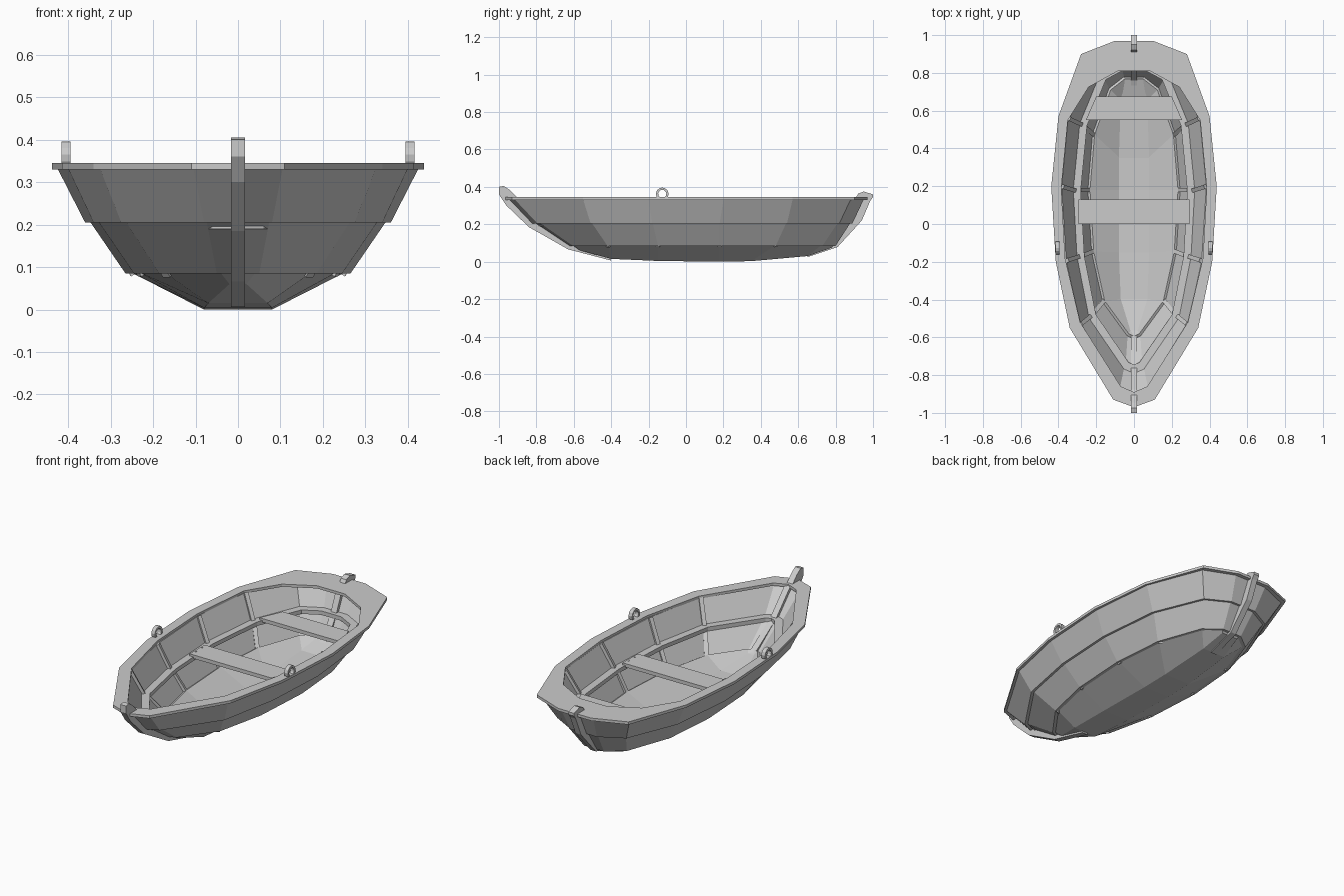
import bpy, bmesh, math
from mathutils import Vector, Matrix

if "Cube" in bpy.data.objects:
    bpy.data.objects.remove(bpy.data.objects["Cube"])


def make(name, verts, faces):
    me = bpy.data.meshes.new(name)
    me.from_pydata([tuple(v) for v in verts], [], faces)
    bm = bmesh.new()
    bm.from_mesh(me)
    bmesh.ops.recalc_face_normals(bm, faces=bm.faces)
    bm.to_mesh(me)
    bm.free()
    ob = bpy.data.objects.new(name, me)
    bpy.context.collection.objects.link(ob)
    return ob


def ring(half, z=0.0):
    """Mirror a half outline (bow to stern, x >= 0) into a closed ring."""
    h = [Vector((p[0], p[1], p[2] if len(p) > 2 else z)) for p in half]
    return h + [Vector((-p.x, p.y, p.z)) for p in reversed(h[1:])]


def inset(r, d, dz=0.0):
    """Shrink a ring sideways by d and lift it by dz."""
    out, n = [], len(r)
    for i, p in enumerate(r):
        a, b = (p - r[i - 1]).to_2d().normalized(), (r[(i + 1) % n] - p).to_2d().normalized()
        m = Vector((-a.y - b.y, a.x + b.x)).normalized()
        k = d / max(0.5, m.dot(Vector((-a.y, a.x))))
        out.append(Vector((p.x + m.x * k, p.y + m.y * k, p.z + dz)))
    return out


def at_z(r, z):
    return [Vector((p.x, p.y, z)) for p in r]


def loft(name, rings):
    """Closed tube made of stacked rings."""
    n, m = len(rings[0]), len(rings)
    return make(name, [v for r in rings for v in r],
                [(j * n + i, j * n + (i + 1) % n, (j + 1) % m * n + (i + 1) % n, (j + 1) % m * n + i)
                 for j in range(m) for i in range(n)])


def prism(name, pts, vec):
    """Extrude a polygon along a vector."""
    n = len(pts)
    v = [Vector(p) for p in pts]
    return make(name, v + [p + Vector(vec) for p in v],
                [tuple(range(n)), tuple(range(n, 2 * n))] +
                [(i, (i + 1) % n, n + (i + 1) % n, n + i) for i in range(n)])


def bar(name, a, b, w, d):
    """Box beam from a to b."""
    t = (b - a).normalized()
    s = Vector((-t.y, t.x, 0)).normalized()
    u = t.cross(s)
    return prism(name, [a + s * w / 2 * i + u * d / 2 * j for i, j in ((-1, -1), (1, -1), (1, 1), (-1, 1))], b - a)


# Hull outlines at each plank seam
top = ring([(0, -.95), (.105, -.915), (.325, -.55), (.40, -.2), (.425, .2), (.39, .57), (.27, .88), (.10, .95)], .332)
mid = ring([(0, -.83), (.08, -.795), (.275, -.51), (.34, -.18), (.36, .18), (.325, .54), (.21, .82), (.08, .89)], .205)
low = ring([(0, -.63), (.05, -.605), (.185, -.42), (.245, -.15), (.265, .18), (.24, .48), (.15, .73), (.06, .80)], .085)
bottom = ring([(0, -.58, .066), (.02, -.565, .06), (.07, -.4, .015), (.08, -.15, .004), (.08, .18, 0),
               (.08, .35, .003), (.07, .65, .03), (.05, .78, .075)])

# Overlapping hull planks
top_in, mid_in = inset(top, .042), inset(mid, .042)
loft("upper_plank", [top, mid, mid_in, top_in])
mid_top, low_in = at_z(inset(mid, .008), .212), inset(low, .025)
mid_top_in = inset(mid_top, .045)
loft("middle_plank", [mid_top, low, low_in, mid_top_in])
low_top = at_z(inset(low, .012), .088)
loft("lower_plank", [low_top, bottom, inset(bottom, .005, .02), inset(low_top, .02, .012)])

# Flat floor plank
n = len(bottom)
floor_v = bottom + [p + Vector((0, 0, .024)) for p in bottom]
floor_f = [(i, (i + 1) % n, n + (i + 1) % n, n + i) for i in range(n)]
for o in (0, n):
    floor_f.append((o, o + 1, o + n - 1))
    floor_f += [(o + i, o + i + 1, o + n - i - 1, o + n - i) for i in range(1, n // 2)]
make("floor_plank", floor_v, floor_f)

# Gunwale with a wide stern deck
g_out = ring([(0, -.97), (.11, -.93), (.34, -.55), (.414, -.2), (.438, .2), (.40, .57), (.28, .9), (.10, .97)], .33)
g_in = ring([(0, -.89), (.07, -.86), (.285, -.52), (.365, -.18), (.385, .19), (.35, .55), (.24, .725), (.085, .81)], .33)
loft("gunwale", [g_out, g_in, at_z(g_in, .345), at_z(g_out, .345)])

# Seat-bearing rail inside the hull
r_out, r_in = at_z(inset(mid, .03), .19), at_z(inset(mid, .078), .19)
loft("inner_rail", [r_out, r_in, at_z(r_in, .212), at_z(r_out, .212)])

# Ribs along the inside of the planks
for i in (2, 3, 4, 5):
    for k, side in ((i, "right"), (n - i, "left")):
        bar(f"upper_rib_{side}_{i}", top_in[k], mid_in[k], .022, .028)
        bar(f"lower_rib_{side}_{i}", mid_top_in[k] - Vector((0, 0, .01)), low_in[k], .022, .028)

# Seats
for name, pts in (("middle_seat", [(-.295, 0), (.295, 0), (.295, .13), (-.295, .13)]),
                  ("stern_seat", [(-.255, .55), (.255, .55), (.20, .675), (-.20, .675)])):
    prism(name, [(x, y, .203) for x, y in pts], (0, 0, .02))

# Seat nails
for x in (-.285, .285):
    for y in (.04, .095):
        prism("seat_nail", [(x + .005 * math.cos(a * math.pi / 3), y + .005 * math.sin(a * math.pi / 3), .22)
                            for a in range(6)], (0, 0, .005))

# Stem and stern posts
W = .034
stem = [(-1, .36), (-.96, .30), (-.84, .185), (-.63, .066), (-.4, .006), (-.4, .025), (-.57, .085), (-.755, .205),
        (-.875, .33), (-.905, .345), (-.945, .385), (-.975, .405), (-1, .40)]
stern = [(1, .345), (.985, .325), (.94, .22), (.81, .078), (.65, .025), (.65, .045), (.76, .095), (.83, .205),
         (.885, .33), (.91, .345), (.92, .363), (.95, .375), (1, .36)]
prism("stem_post", [(-W / 2, y, z) for y, z in stem], (W, 0, 0))
prism("stern_post", [(-W / 2, y, z) for y, z in stern], (W, 0, 0))

# Oarlock rings, open at the foot
for x, side in ((.405, "right"), (-.405, "left")):
    ang = [math.radians(-50 + 28 * i) for i in range(11)]
    arc = [(.034, a) for a in ang] + [(.022, a) for a in reversed(ang)]
    prism(f"oarlock_{side}", [(x - .011, -.127 + r * math.cos(a), .362 + r * math.sin(a)) for r, a in arc], (.022, 0, 0))
